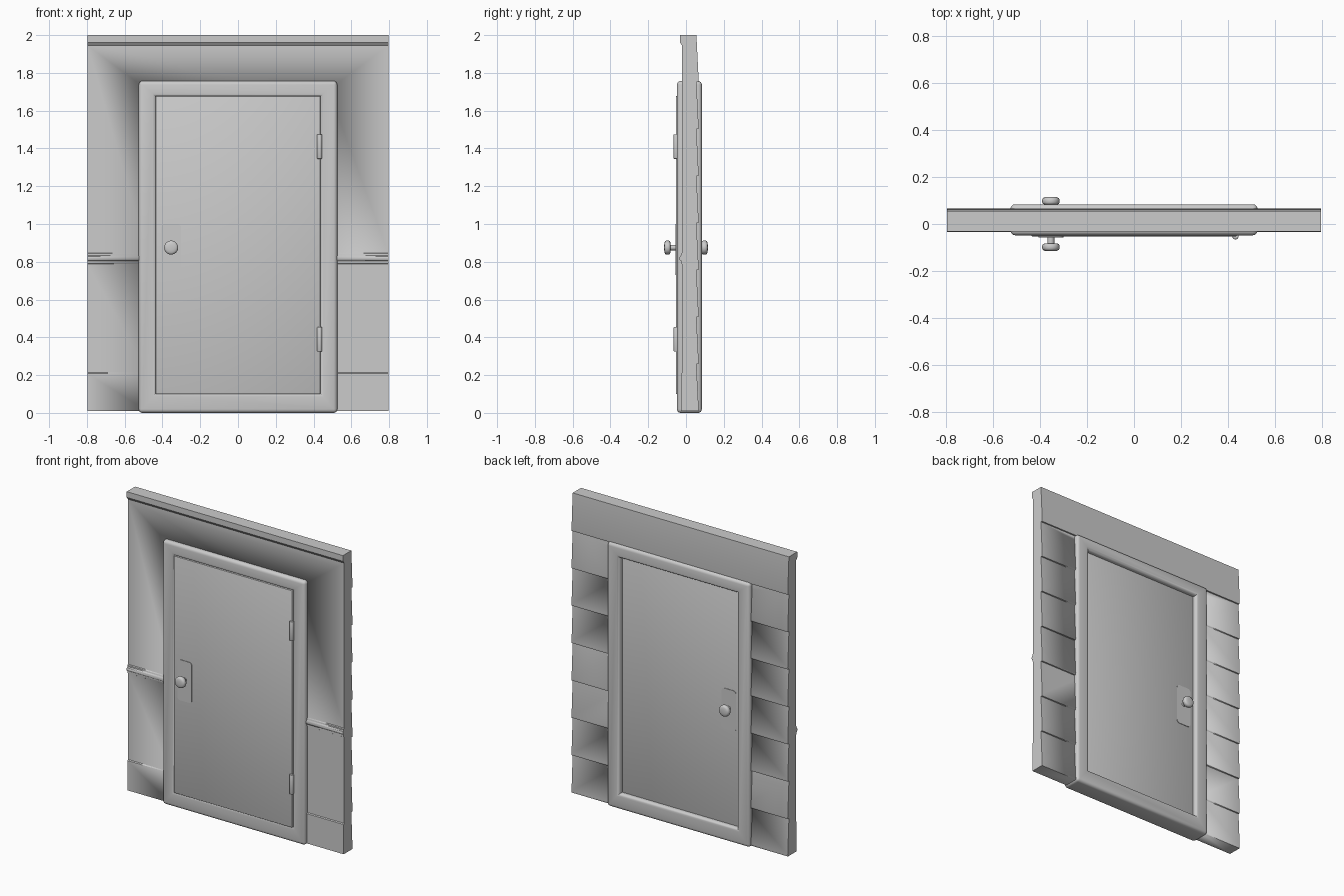
import bpy, bmesh, math
from mathutils import Vector, Matrix

if "Cube" in bpy.data.objects:
    bpy.data.objects.remove(bpy.data.objects["Cube"])

grey = bpy.data.materials.new("plain grey")
GREY = (0.6, 0.6, 0.6, 1)
grey.use_nodes = True
grey.diffuse_color = GREY
grey.node_tree.nodes["Principled BSDF"].inputs["Base Color"].default_value = GREY


def finish(name, bm, angle=35):
    bmesh.ops.recalc_face_normals(bm, faces=bm.faces)
    mesh = bpy.data.meshes.new(name)
    bm.to_mesh(mesh)
    bm.free()
    mesh.materials.append(grey)
    ob = bpy.data.objects.new(name, mesh)
    bpy.context.collection.objects.link(ob)
    bpy.ops.object.select_all(action='DESELECT')
    ob.select_set(True)
    bpy.context.view_layer.objects.active = ob
    bpy.ops.object.shade_smooth_by_angle(angle=math.radians(angle))
    return ob


def box_bm(lo, hi):
    bm = bmesh.new()
    lo, hi = Vector(lo), Vector(hi)
    size = Matrix.Diagonal((*(hi - lo), 1))
    bmesh.ops.create_cube(bm, size=1, matrix=Matrix.Translation((lo + hi) / 2) @ size)
    return bm


def round_edges(bm, edges, width, segments=3):
    bmesh.ops.bevel(bm, geom=list(edges), offset=width, segments=segments,
                    profile=0.5, affect='EDGES', clamp_overlap=True)


# Wall: one side profile with baseboard, rail, crown and lapped siding
HALF_W, BASE, TOP, COURSES = 0.796, 0.01, 2.0, 8
front = [(-0.026, BASE), (-0.026, 0.208), (-0.02, 0.213),
         (-0.02, 0.787), (-0.025, 0.79), (-0.025, 0.803), (-0.032, 0.807),
         (-0.035, 0.817), (-0.032, 0.829), (-0.026, 0.834), (-0.026, 0.843),
         (-0.02, 0.847), (-0.02, 1.945), (-0.024, 1.95), (-0.033, 1.962), (-0.033, TOP)]
back = []
step = (TOP - BASE) / COURSES
for i in range(COURSES):
    z = BASE + i * step
    back += [(0.065, z), (0.067, z + 0.012), (0.055, z + step)]
bm = bmesh.new()
face = bm.faces.new([bm.verts.new((-HALF_W, y, z)) for y, z in front + back[::-1]])
ext = bmesh.ops.extrude_face_region(bm, geom=[face])
moved = [v for v in ext["geom"] if isinstance(v, bmesh.types.BMVert)]
bmesh.ops.translate(bm, verts=moved, vec=(2 * HALF_W, 0, 0))
wall = finish("wall", bm, 20)

# Doorway opening
cutter = finish("doorway_cutter", box_bm((-0.48, -1, -1), (0.48, 1, 1.71)))
cutter.hide_render = True
cut = wall.modifiers.new("doorway", 'BOOLEAN')
cut.operation, cut.solver, cut.object = 'DIFFERENCE', 'EXACT', cutter
bpy.context.view_layer.objects.active = wall
bpy.ops.object.modifier_apply(modifier=cut.name)
bpy.data.objects.remove(cutter)

# Door frame: mitred ring with rounded edges, square inner corners
bm = bmesh.new()


def loop(half, z0, z1, y):
    return [bm.verts.new((x, y, z)) for x, z in
            ((-half, z0), (half, z0), (half, z1), (-half, z1))]


rings = [loop(0.526, 0.0, 1.757, -0.048), loop(0.526, 0.0, 1.757, 0.084),
         loop(0.432, 0.105, 1.672, 0.084), loop(0.432, 0.105, 1.672, -0.048)]
for r in range(4):
    a, b = rings[r], rings[(r + 1) % 4]
    for i in range(4):
        j = (i + 1) % 4
        bm.faces.new((a[i], a[j], b[j], b[i]))
outer = set(rings[0] + rings[1])
rims = [e for e in bm.edges
        if any(v in ring for ring in rings for v in e.verts)
        and any(e.verts[0] in ring and e.verts[1] in ring for ring in rings)]
posts = [e for e in bm.edges if e not in rims
         and e.verts[0] in rings[0] + rings[1] and e.verts[1] in rings[0] + rings[1]]
round_edges(bm, rims + posts, 0.02, 4)
finish("door_frame", bm, 40)

# Door leaf
bm = box_bm((-0.436, -0.053, 0.1), (0.436, 0.053, 1.677))
round_edges(bm, bm.edges, 0.003, 2)
finish("door", bm)

# Knobs and plates on both faces
KNOB_X, KNOB_Z = -0.354, 0.875
knob_profile = [(0.0145, 0.05), (0.0145, 0.083), (0.028, 0.083), (0.034, 0.086),
                (0.037, 0.092), (0.037, 0.103), (0.034, 0.11), (0.026, 0.114),
                (0.013, 0.1155), (0, 0.116)]
for side, label in ((-1, "front"), (1, "back")):
    bm = box_bm((KNOB_X - 0.053, 0.05 * side - 0.0065, 0.73),
                (KNOB_X + 0.053, 0.05 * side + 0.0065, 1.0))
    corners = [e for e in bm.edges if abs(e.verts[0].co.y - e.verts[1].co.y) > 0.01]
    round_edges(bm, corners, 0.02, 5)
    finish(label + "_knob_plate", bm)

    bm = bmesh.new()
    verts = [bm.verts.new((KNOB_X + r, side * y, KNOB_Z)) for r, y in knob_profile]
    edges = [bm.edges.new(pair) for pair in zip(verts, verts[1:])]
    bmesh.ops.spin(bm, geom=verts + edges, cent=(KNOB_X, 0, KNOB_Z), axis=(0, 1, 0),
                   angle=math.tau, steps=32, use_duplicate=False)
    bmesh.ops.remove_doubles(bm, verts=bm.verts, dist=0.0001)
    finish(label + "_knob", bm, 50)

# Hinge barrels
for z, label in ((0.39, "lower"), (1.41, "upper")):
    bm = bmesh.new()
    bmesh.ops.create_cone(bm, cap_ends=True, segments=20, radius1=0.0135, radius2=0.0135,
                          depth=0.13, matrix=Matrix.Translation((0.432, -0.052, z)))
    rims = [e for e in bm.edges if abs(e.verts[0].co.z - e.verts[1].co.z) < 0.01]
    round_edges(bm, rims, 0.004, 2)
    finish(label + "_hinge", bm)
